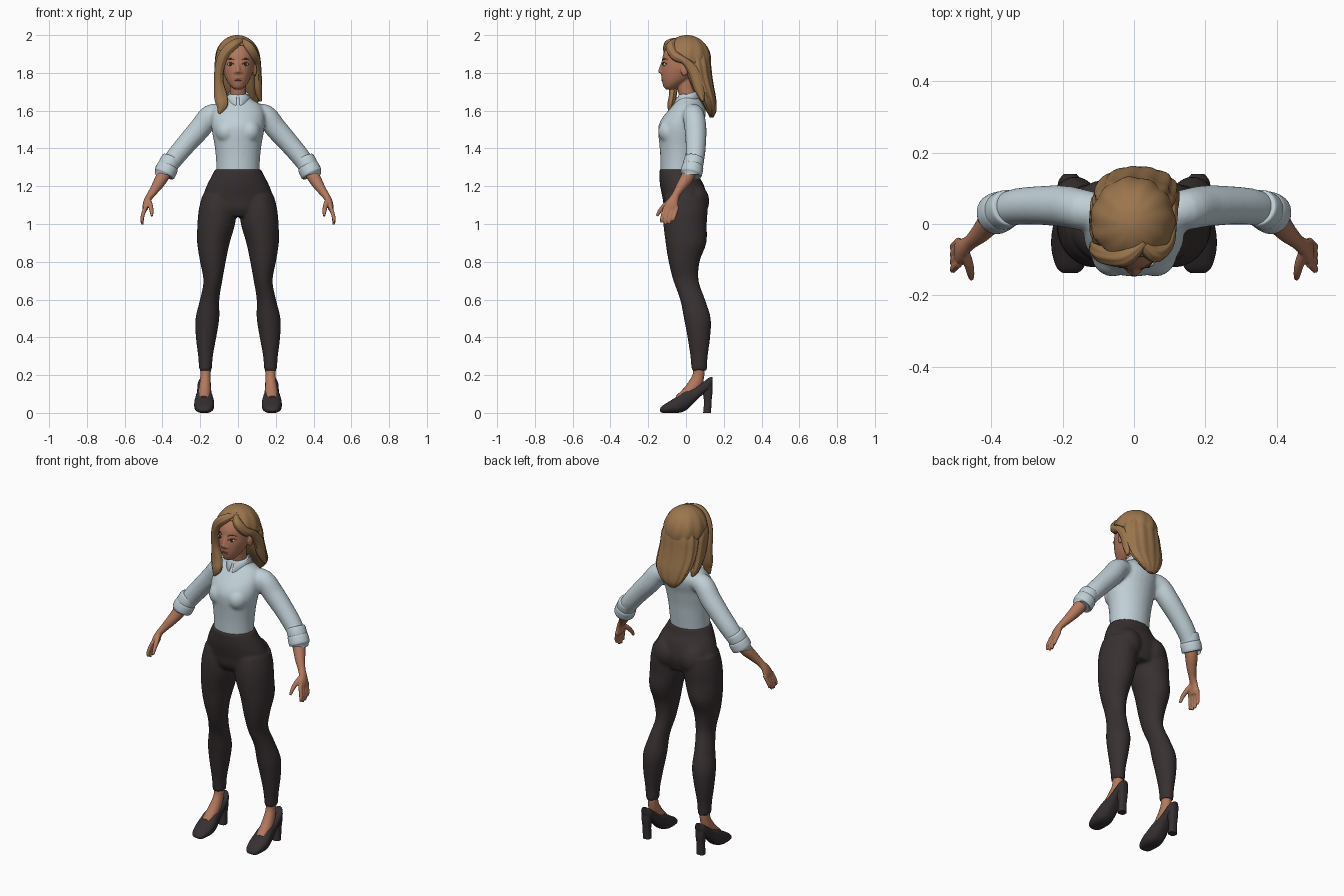
import bpy, bmesh, math
from mathutils import Vector, Matrix

cube = bpy.data.objects.get("Cube")
if cube:
    bpy.data.objects.remove(cube, do_unlink=True)

X, Y, Z = Vector((1, 0, 0)), Vector((0, 1, 0)), Vector((0, 0, 1))


def material(name, *rgb):
    mat = bpy.data.materials.new(name)
    mat.use_nodes = True
    mat.diffuse_color = (*rgb, 1)
    bsdf = mat.node_tree.nodes["Principled BSDF"]
    bsdf.inputs["Base Color"].default_value = (*rgb, 1)
    bsdf.inputs["Roughness"].default_value = .7
    return mat


skin = material("warm skin", .45, .19, .11)
hair = material("honey brown hair", .33, .18, .075)
shirt = material("pale blue cotton", .53, .63, .68)
trouser = material("dark charcoal cloth", .04, .03, .031)
leather = material("black brown leather", .037, .029, .031)
lip = material("rose lips", .33, .09, .07)
white = material("eye white", .6, .56, .52)
iris = material("dark iris", .04, .025, .015)
brow = material("dark brown brow", .1, .05, .025)


def spline(rows, steps=4):
    """Catmull-Rom resampling of rows of numbers."""
    rows = [Vector(r) for r in rows]
    out = []
    for i in range(len(rows) - 1):
        a, b, c, d = (rows[min(max(i + k, 0), len(rows) - 1)] for k in (-1, 0, 1, 2))
        for s in range(steps):
            t = s / steps
            out.append(b + (c - a) * (t / 2) + (a * 2 - b * 5 + c * 4 - d) * (t * t / 2)
                       + (b * 3 - a - c * 3 + d) * (t ** 3 / 2))
    return out + [rows[-1]]


def loft(bm, rows, frame=None, n=28, ripple=0, waves=7, power=1):
    """Closed skin through ellipses (x, y, z, radius_u, radius_v)."""
    rows = spline([tuple(r) if len(r) == 5 else (*r, r[3]) for r in rows])
    mids = [Vector(r[:3]) for r in rows]
    rings = []
    for i, row in enumerate(rows):
        u, v = frame or (None, None)
        if not frame:
            t = (mids[min(i + 1, len(mids) - 1)] - mids[max(i - 1, 0)]).normalized()
            u = t.cross(Y).normalized()
            v = u.cross(t)
        ring = []
        for k in range(n):
            a = math.tau * k / n
            c, s = (math.copysign(abs(f(a)) ** power, f(a)) for f in (math.cos, math.sin))
            w = 1 + ripple * math.sin(waves * a)
            ring.append(bm.verts.new(mids[i] + u * (c * w * max(row[3], .002))
                                     + v * (s * w * max(row[4], .002))))
        rings.append(ring)
    faces = [bm.faces.new((p[k], p[(k + 1) % n], q[(k + 1) % n], q[k]))
             for p, q in zip(rings, rings[1:]) for k in range(n)]
    faces += [bm.faces.new(rings[0][::-1]), bm.faces.new(rings[-1])]
    bmesh.ops.recalc_face_normals(bm, faces=faces)


def column(bm, rows, **kw):
    """Upright loft on the centre line from (z, y, rx, ry)."""
    loft(bm, [(0, y, z, rx, ry) for z, y, rx, ry in rows], frame=(X, Y), **kw)


def ball(bm, centre, radii, n=20):
    bmesh.ops.create_uvsphere(bm, u_segments=n, v_segments=n // 2, radius=1,
                              matrix=Matrix.Translation(centre) @ Matrix.Diagonal((*radii, 1)))


def finish(bm, name, mat, voxel=0, smooth=3, thick=0):
    mesh = bpy.data.meshes.new(name)
    bm.to_mesh(mesh)
    bm.free()
    obj = bpy.data.objects.new(name, mesh)
    bpy.context.collection.objects.link(obj)
    mesh.materials.append(mat)
    if voxel:
        mod = obj.modifiers.new("blend", "REMESH")
        mod.mode, mod.voxel_size, mod.use_smooth_shade = "VOXEL", voxel, True
        mod = obj.modifiers.new("soften", "SMOOTH")
        mod.factor, mod.iterations = .5, smooth
    if thick:
        mod = obj.modifiers.new("thickness", "SOLIDIFY")
        mod.thickness, mod.offset = thick, 0
    bpy.ops.object.select_all(action="DESELECT")
    obj.select_set(True)
    bpy.context.view_layer.objects.active = obj
    bpy.ops.object.shade_smooth_by_angle(angle=math.radians(50))
    return obj


def grid(bm, rows, closed=False):
    """Sheet of quads through rows of points."""
    rows = [[bm.verts.new(p) for p in r] for r in rows]
    for p, q in zip(rows, rows[1:]):
        for k in range(len(p) - (not closed)):
            j = (k + 1) % len(p)
            bm.faces.new((p[k], p[j], q[j], q[k]))
    bmesh.ops.recalc_face_normals(bm, faces=bm.faces)


# Trousers: pelvis, seat and legs blended together
bm = bmesh.new()
column(bm, [(1.29, -.04, .121, .1), (1.25, -.035, .142, .106), (1.2, -.02, .167, .117),
            (1.13, -.005, .19, .118), (1.08, -.005, .18, .11), (1.04, 0, .14, .09)])
for s in (-1, 1):
    ball(bm, (s * .085, .04, 1.12), (.085, .084, .095))
    leg = [(.1, 0, 1.15, .09, .11), (.108, -.003, 1.08, .099, .118), (.115, -.005, 1, .1, .115),
           (.13, 0, .9, .086, .108), (.133, -.01, .8, .068, .082), (.133, 0, .7, .05, .067),
           (.15, .035, .6, .051, .066), (.162, .06, .5, .063, .071), (.169, .068, .4, .054, .06),
           (.172, .069, .3, .039, .046), (.172, .07, .225, .034, .041)]
    loft(bm, [(s * x, *r) for x, *r in leg], frame=(X, Y))
finish(bm, "trousers", trouser, voxel=.009)

# Shirt: torso, bust and sleeves blended together
bm = bmesh.new()
column(bm, [(1.255, -.04, .113, .094), (1.35, -.036, .117, .1), (1.42, -.035, .125, .106),
            (1.48, -.033, .136, .114), (1.52, -.028, .141, .117), (1.56, -.013, .142, .114),
            (1.6, .005, .138, .1), (1.635, .013, .115, .078), (1.66, .013, .075, .062),
            (1.69, .012, .05, .05)])
for s in (-1, 1):
    ball(bm, (s * .06, -.085, 1.49), (.06, .063, .065))
    sleeve = [(.08, .03, 1.585, .05), (.145, .04, 1.575, .057), (.2, .05, 1.507, .058),
              (.27, .052, 1.428, .054), (.33, .048, 1.357, .051), (.375, .036, 1.295, .046)]
    loft(bm, [(s * x, *r) for x, *r in sleeve])
finish(bm, "shirt", shirt, voxel=.009)

# Rolled cuffs, each a double fold
for s, side in ((1, "left"), (-1, "right")):
    bm = bmesh.new()
    for cx, cy, cz, r in ((.362, .04, 1.325, .052), (.38, .032, 1.285, .056)):
        d = Vector((s * .012, -.006, -.024))
        c = Vector((s * cx, cy, cz))
        loft(bm, [(*(c + d * k), r + e) for k, e in ((-1, -.01), (-.8, 0), (.8, .001), (1, -.01))])
    finish(bm, side + "_cuff", shirt)

# Collar: folded strip, open in front with pointed tips
bm = bmesh.new()
rows = [[], [], []]
for k in range(41):
    a = -math.pi + .12 + (math.tau - .24) * k / 40 + math.pi
    back = (1 - math.cos(a)) / 2
    tip = math.exp(-(min(a, math.tau - a) / .5) ** 2)
    top = 1.668 + .035 * back
    for row, r, z in zip(rows, (.05, .057, .072 + .016 * tip),
                         (top - .02, top, top - .034 - .03 * tip)):
        row.append((r * math.sin(a), .008 - r * math.cos(a), z))
grid(bm, rows)
finish(bm, "collar", shirt, thick=.006)

# Head with nose, ears and neck
bm = bmesh.new()
column(bm, [(1.712, -.085, .018, .02), (1.725, -.08, .035, .038), (1.75, -.06, .055, .066),
            (1.78, -.043, .07, .088), (1.82, -.026, .083, .106), (1.86, -.015, .088, .112),
            (1.9, -.01, .088, .11), (1.94, 0, .08, .097), (1.97, .005, .05, .06)])
column(bm, [(1.6, .02, .05, .05), (1.66, .012, .044, .046), (1.72, .002, .043, .048),
            (1.79, 0, .048, .055)])
loft(bm, [(0, -.12, 1.865, .008), (0, -.129, 1.835, .01), (0, -.135, 1.808, .013),
          (0, -.128, 1.797, .01)], frame=(X, Y))
for s in (-1, 1):
    ball(bm, (s * .014, -.127, 1.803), (.009, .012, .008))
    ball(bm, (s * .089, -.008, 1.815), (.011, .02, .033))
finish(bm, "head", skin, voxel=.005, smooth=2)


def face_y(x):
    return -.018 - .11 * math.sqrt(1 - (x / .087) ** 2)


# Eyes, lashes, brows and lips
for s, side in ((1, "left"), (-1, "right")):
    for part, mat, dy, radii in (("eye", white, .004, (.017, .008, .0085)),
                                 ("iris", iris, -.001, (.008, .006, .008))):
        bm = bmesh.new()
        ball(bm, (s * .039, face_y(.039) + dy, 1.845), radii)
        finish(bm, f"{side}_{part}", mat)
    for part, z, rise, r, span in (("lash", 1.846, .009, .0028, .019), ("brow", 1.868, .007, .003, .022)):
        bm = bmesh.new()
        loft(bm, [(s * (.04 + span * t), face_y(.04 + span * t) - .001,
                   z + rise * (1 - t * t), r * (1.2 - abs(t)))
                  for t in (-1, -.5, 0, .5, 1)], frame=(Y, Z), n=8)
        finish(bm, f"{side}_{part}", brow)
bm = bmesh.new()
for dz, h in ((.004, .0045), (-.004, .0055)):
    ball(bm, (0, -.117, 1.765 + dz), (.024, .014, h))
finish(bm, "lips", lip)

# Hair cap: shell from the crown to a hairline that drops toward the back
bm = bmesh.new()
rows = []
for i in range(1, 25):
    row = []
    for k in range(96):
        a = math.tau * k / 96
        phi = math.radians(52 + 70 * (1 - math.cos(a)) / 2) * i / 24
        w = 1 + .02 * math.sin(phi) * math.sin(11 * a + 2 * phi)
        row.append((.114 * w * math.sin(phi) * math.sin(a) - .003,
                    .005 - .122 * w * math.sin(phi) * math.cos(a), 1.87 + .125 * math.cos(phi)))
    rows.append(row)
grid(bm, rows, closed=True)
bm.faces.new([v for v in bm.verts][:96])
bmesh.ops.recalc_face_normals(bm, faces=bm.faces)
finish(bm, "hair_cap", hair, thick=.01)

# Long hair at the back
bm = bmesh.new()
loft(bm, [(0, .045, 1.92, .085, .07), (0, .055, 1.85, .111, .075), (0, .07, 1.78, .114, .068),
          (.004, .09, 1.72, .114, .058), (.01, .115, 1.66, .103, .044), (.004, .134, 1.6, .065, .027),
          (-.005, .135, 1.565, .02, .01)], frame=(X, Y), n=72, ripple=.035, waves=12)
finish(bm, "back_hair", hair)

# Locks swept from the parting and hanging at the sides
locks = {
    "right_front_lock": [(.03, -.05, 1.975, .01), (-.02, -.09, 1.95, .026), (-.07, -.088, 1.9, .028),
                         (-.096, -.075, 1.83, .026), (-.102, -.066, 1.76, .024),
                         (-.092, -.07, 1.68, .034, .02), (-.085, -.08, 1.63, .03, .018),
                         (-.1, -.085, 1.585, .006)],
    "right_side_lock": [(-.085, -.04, 1.92, .02), (-.1, -.02, 1.86, .022, .04),
                        (-.104, 0, 1.79, .02, .045), (-.105, .025, 1.72, .02, .04),
                        (-.1, .06, 1.66, .02, .03), (-.095, .08, 1.63, .006)],
    "left_front_lock": [(.02, -.05, 1.975, .01), (.055, -.082, 1.94, .025), (.086, -.056, 1.89, .025),
                        (.1, -.005, 1.862, .02), (.103, .045, 1.8, .021, .03),
                        (.106, .07, 1.72, .022, .028), (.12, .09, 1.65, .007)],
}
for name, path in locks.items():
    bm = bmesh.new()
    loft(bm, path, n=32, ripple=.05, waves=8)
    finish(bm, name, hair)

# Forearms with palms, fingers and thumbs
for s, side in ((1, "left"), (-1, "right")):
    def limb(*rows):
        loft(bm, [(s * x, *r) for x, *r in rows], n=16)
    bm = bmesh.new()
    limb((.36, .035, 1.325, .036), (.4, .008, 1.25, .035), (.43, -.025, 1.2, .028),
         (.458, -.05, 1.16, .021), (.478, -.065, 1.13, .018, .026), (.488, -.075, 1.1, .017, .036),
         (.492, -.08, 1.075, .014, .036))
    for i in range(4):
        y, drop = -.11 + .021 * i, (.012, 0, .003, .02)[i]
        limb((.49, y, 1.09, .011), (.503, y - .012, 1.05, .0105),
             (.508, y - .018, 1.02 + drop / 2, .0095), (.505, y - .02, .996 + drop, .007))
    limb((.476, -.075, 1.13, .014), (.464, -.11, 1.1, .0135), (.458, -.138, 1.07, .011),
         (.456, -.154, 1.042, .007))
    finish(bm, side + "_forearm_and_hand", skin, voxel=.0045, smooth=2)

    # Foot and heeled shoe
    bm = bmesh.new()
    limb((.172, .07, .25, .03), (.172, .066, .2, .027, .031), (.174, .05, .155, .03, .036),
         (.177, .015, .11, .034), (.18, -.03, .065, .034))
    finish(bm, side + "_foot", skin)
    bm = bmesh.new()
    profile = [(-.138, .008, .022, .02), (-.122, 0, .04, .038), (-.08, 0, .066, .051),
               (-.04, 0, .092, .053), (0, .014, .122, .047), (.04, .052, .132, .04),
               (.08, .09, .155, .037), (.12, .118, .185, .033), (.14, .145, .19, .018)]
    loft(bm, [(s * .179, y, (lo + hi) / 2, w, (hi - lo) / 2) for y, lo, hi, w in profile],
         frame=(X, Z), power=.8)
    loft(bm, [(s * .179, .112, 0, .023, .021), (s * .179, .115, .06, .022, .02),
              (s * .179, .114, .11, .027, .026), (s * .179, .11, .15, .03, .029)],
         frame=(X, Y), power=.7)
    finish(bm, side + "_shoe", leather)
